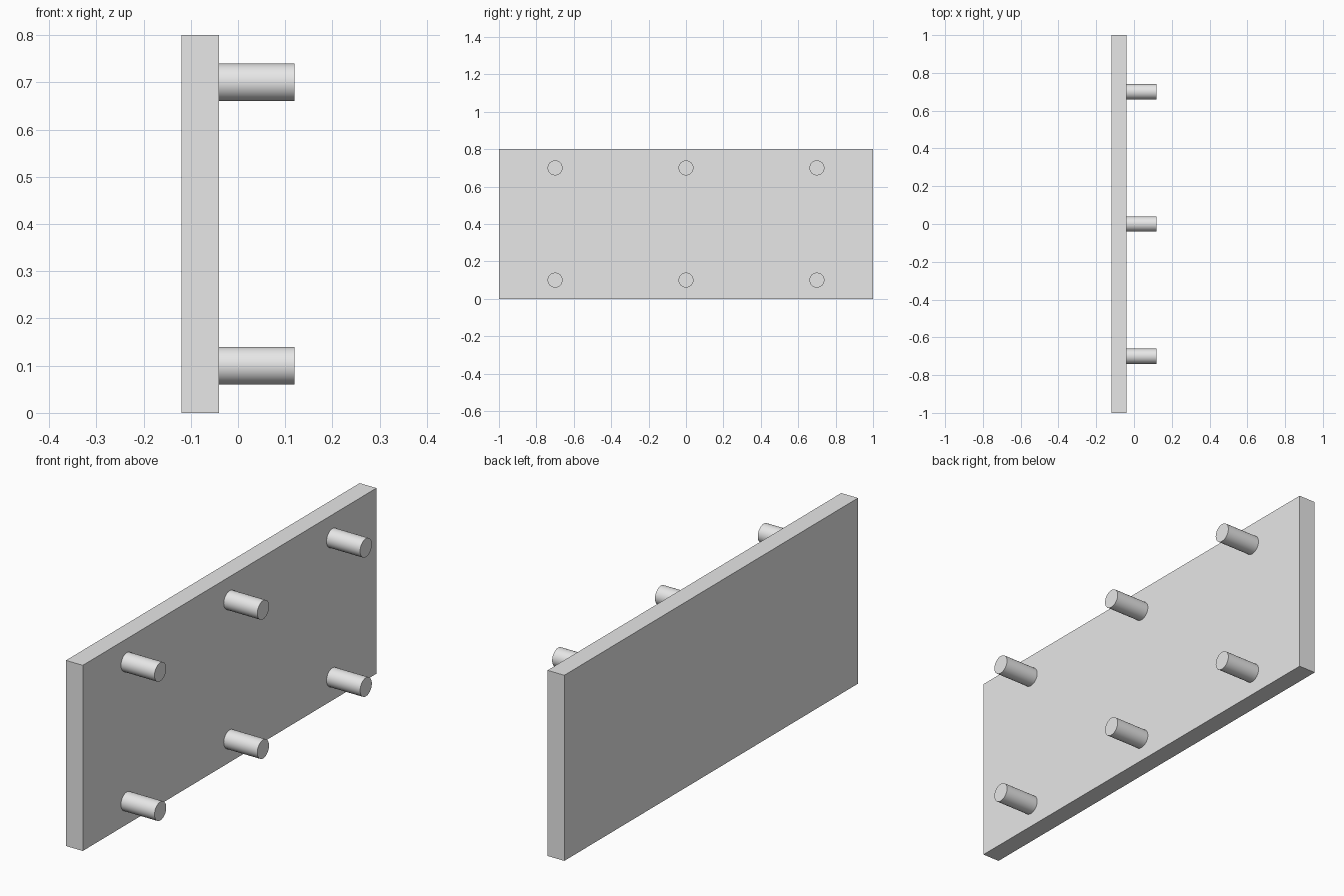
import bpy
import math

cube = bpy.data.objects.get("Cube")
if cube:
    bpy.data.objects.remove(cube, do_unlink=True)

# Single light grey finish
grey = bpy.data.materials.new("light_grey")
grey.use_nodes = True
colour = (0.8, 0.8, 0.8, 1)
grey.diffuse_color = colour
grey.node_tree.nodes["Principled BSDF"].inputs["Base Color"].default_value = colour

LENGTH, HEIGHT, THICKNESS = 2.0, 0.8, 0.08
PEG_RADIUS, PEG_LENGTH = 0.04, 0.16
BACK_X = -0.12
FACE_X = BACK_X + THICKNESS


def finish(name):
    obj = bpy.context.object
    obj.name = name
    obj.data.materials.append(grey)
    bpy.ops.object.transform_apply(location=False, rotation=True, scale=True)
    return obj


# Upright panel
bpy.ops.mesh.primitive_cube_add(size=1, location=(BACK_X + THICKNESS / 2, 0, HEIGHT / 2))
bpy.context.object.scale = (THICKNESS, LENGTH, HEIGHT)
finish("panel")

# Two rows of three round pegs on the +x face
for row, z in (("lower", 0.1), ("upper", 0.7)):
    for place, y in (("front", -0.7), ("middle", 0), ("back", 0.7)):
        bpy.ops.mesh.primitive_cylinder_add(
            vertices=48, radius=PEG_RADIUS, depth=PEG_LENGTH,
            location=(FACE_X + PEG_LENGTH / 2, y, z),
            rotation=(0, math.pi / 2, 0))
        finish(f"{row}_{place}_peg")
        bpy.ops.object.shade_smooth_by_angle(angle=math.radians(30))
